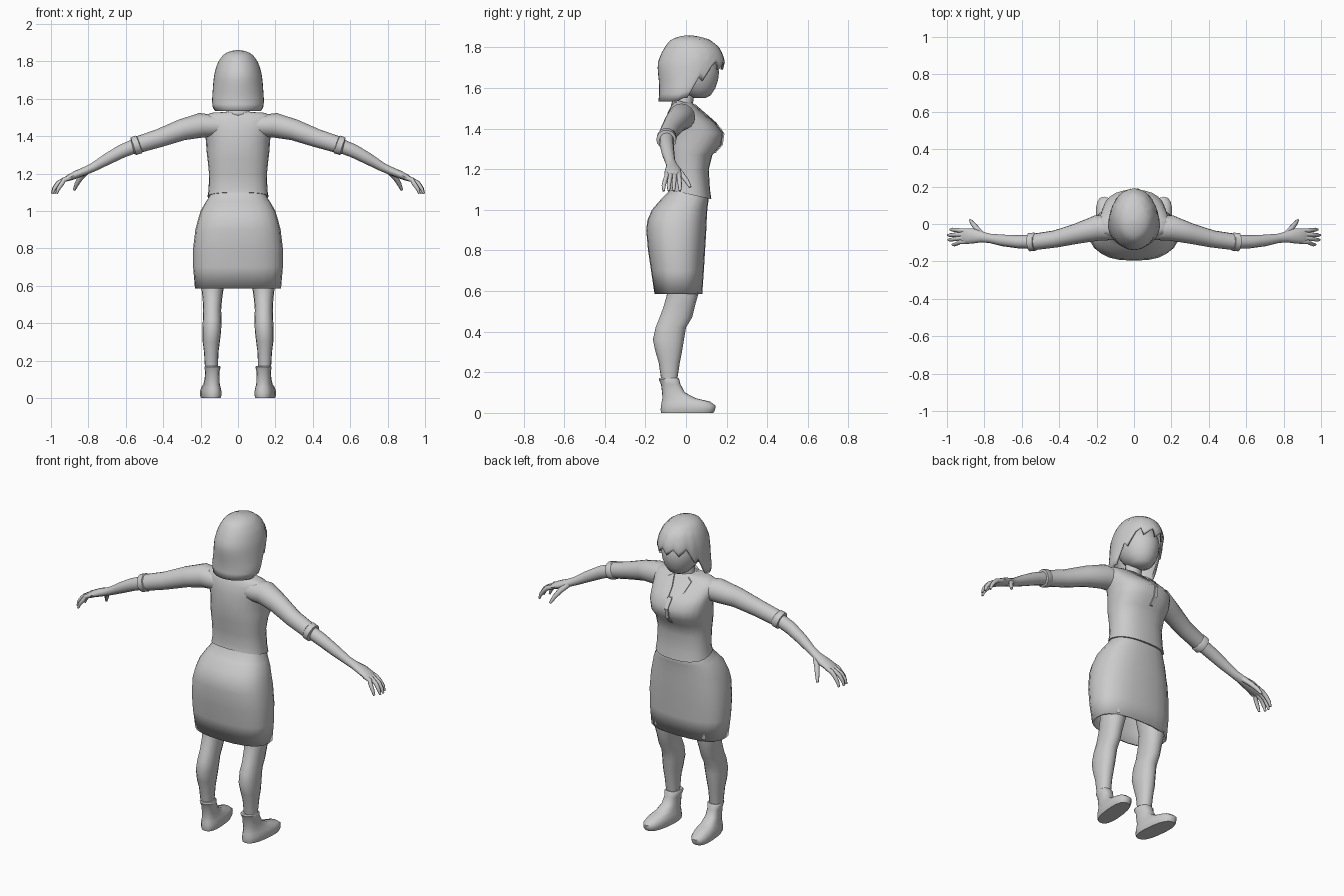
import bpy, bmesh, math
from mathutils import Vector

grey = bpy.data.materials.new("plain grey")
grey.diffuse_color = (0.6, 0.6, 0.6, 1)


def build(name, rings, caps=(True, True), mirror=False, thick=0, angle=50):
    """Skin a list of closed point rings into one object."""
    bm = bmesh.new()
    vs = [[bm.verts.new(p) for p in r] for r in rings]
    n = len(vs[0])
    for a, b in zip(vs, vs[1:]):
        for i in range(n):
            bm.faces.new((a[i], a[(i + 1) % n], b[(i + 1) % n], b[i]))
    if caps[0]:
        bm.faces.new(vs[0][::-1])
    if caps[1]:
        bm.faces.new(vs[-1])
    bmesh.ops.recalc_face_normals(bm, faces=bm.faces)
    me = bpy.data.meshes.new(name)
    bm.to_mesh(me)
    bm.free()
    me.materials.append(grey)
    ob = bpy.data.objects.new(name, me)
    bpy.context.collection.objects.link(ob)
    bpy.context.view_layer.objects.active = ob
    ob.select_set(True)
    bpy.ops.object.shade_smooth_by_angle(angle=math.radians(angle))
    ob.select_set(False)
    if thick:
        m = ob.modifiers.new("thickness", 'SOLIDIFY')
        m.thickness, m.offset = thick, -1
    if mirror:
        ob.modifiers.new("mirror", 'MIRROR')
    return ob


def spow(v, e):
    return math.copysign(abs(v) ** e, v)


def oval(z, cx, hw, yb, yf, n=20, e=2.0, tilt=0):
    """Horizontal superellipse; tilt lowers its front."""
    pts = []
    for i in range(n):
        a = 2 * math.pi * i / n
        y = (yb + yf) / 2 + (yf - yb) / 2 * spow(math.cos(a), 2 / e)
        pts.append((cx - hw * spow(math.sin(a), 2 / e), y, z - tilt * (y - yb)))
    return pts


def tube(name, path, n=12, **kw):
    """Tube along (x, y, z, depth radius, height radius) points."""
    rings = []
    for i, (x, y, z, ry, rz) in enumerate(path):
        a, b = path[max(i - 1, 0)], path[min(i + 1, len(path) - 1)]
        t = (Vector(b[:3]) - Vector(a[:3])).normalized()
        u = (Vector((0, 1, 0)) - t * t.y).normalized()
        w = t.cross(u)
        rings.append([Vector((x, y, z)) + u * ry * math.cos(k * math.tau / n)
                      + w * rz * math.sin(k * math.tau / n) for k in range(n)])
    return build(name, rings, mirror=True, **kw)


def lerp_profile(prof, z):
    for a, b in zip(prof, prof[1:]):
        if z <= b[0]:
            t = max(0, (z - a[0]) / (b[0] - a[0]))
            return [p + (q - p) * t for p, q in zip(a, b)]
    return prof[-1]


# Shirt body: z, half width, back, front, hem tilt
shirt = [(1.10, .163, -.09, .125, .22), (1.13, .157, -.085, .118, .14), (1.2, .155, -.09, .112, 0),
         (1.27, .162, -.10, .13, 0), (1.32, .168, -.105, .174, 0), (1.38, .172, -.105, .183, 0),
         (1.43, .18, -.10, .142, 0), (1.48, .192, -.09, .085, 0), (1.51, .185, -.075, .05, 0),
         (1.525, .14, -.065, .035, 0), (1.53, .06, -.06, .03, 0)]
build("shirt_body", [oval(z, 0, w, b, f, 24, 2.4, t) for z, w, b, f, t in shirt])

# Collar band and neck
build("collar", [oval(z, 0, w, b, f, 16, 2, .25) for z, w, b, f in
                 [(1.51, .08, -.075, .05), (1.545, .062, -.066, .035)]], (False, False), thick=.008)
build("neck", [oval(z, 0, w, b, f, 16) for z, w, b, f in
               [(1.48, .055, -.055, .04), (1.53, .047, -.05, .035), (1.6, .047, -.045, .045)]])


def front_y(z, x):
    _, w, b, f, _ = lerp_profile(shirt, z)
    k = max(0, 1 - abs(x / w) ** 2.4) ** (1 / 2.4)
    return (b + f) / 2 + (f - b) / 2 * k


# Lapels and placket lying on the chest
def plate(name, left, right, mirror):
    rings = []
    for (xa, z), (xb, zb) in zip(left, right):
        ya, yb = front_y(z, xa), front_y(zb, xb)
        rings.append([(xa, ya - .01, z), (xb, yb - .01, zb), (xb, yb + .007, zb), (xa, ya + .007, z)])
    build(name, rings, mirror=mirror, angle=30)


plate("lapel", [(.045, 1.52), (.02, 1.47), (.012, 1.43)], [(.075, 1.505), (.065, 1.46), (.02, 1.42)], True)
zs = [1.43, 1.40, 1.375, 1.35, 1.32, 1.28]
plate("placket", [(-.012, z) for z in zs], [(.008, z) for z in zs], False)

# Skirt, open at the hem
skirt = [(.585, .23, -.155, .08, 0), (.7, .24, -.172, .088, 0), (.8, .24, -.187, .094, 0),
         (.9, .228, -.196, .1, 0), (.95, .215, -.19, .102, 0), (1.0, .2, -.168, .105, 0),
         (1.05, .178, -.125, .108, .1), (1.09, .157, -.085, .112, .2), (1.12, .145, -.078, .10, .2)]
build("skirt", [oval(z, 0, w, b, f, 24, 2.5, t) for z, w, b, f, t in skirt], (False, True), thick=.01)

# Legs: z, centre, half width, back, front
legs = [(.15, .142, .034, -.12, -.045), (.25, .143, .039, -.135, -.03), (.3, .143, .046, -.15, -.02),
        (.36, .14, .05, -.163, -.01), (.42, .138, .05, -.15, 0), (.47, .138, .048, -.13, .03),
        (.53, .137, .052, -.108, .045), (.6, .136, .061, -.09, .065), (.9, .11, .09, -.12, .07)]
build("leg", [oval(z, c, w, b, f, 16, 2.2) for z, c, w, b, f in legs], mirror=True)

# Ankle shoes
shoe = [(0, .05, -.122, .135), (.015, .055, -.125, .143), (.035, .055, -.123, .146), (.055, .05, -.12, .12),
        (.072, .043, -.116, .05), (.1, .039, -.118, -.005), (.14, .037, -.123, -.027),
        (.165, .043, -.134, -.033), (.172, .038, -.13, -.038)]
build("shoe", [[(x + .1 * (y + .05), y, z) for x, y, z in oval(z, .14, w, b, f, 18, 2.5)]
               for z, w, b, f in shoe], mirror=True)

# Sleeves with a rolled cuff
tube("sleeve", [(.1, -.02, 1.455, .065, .055), (.2, -.022, 1.458, .068, .066), (.3, -.05, 1.434, .055, .057),
                (.42, -.08, 1.39, .046, .049), (.53, -.095, 1.356, .044, .045)], 16)
tube("cuff", [(.525, -.095, 1.358, .043, .044), (.53, -.095, 1.356, .049, .05),
              (.56, -.097, 1.346, .049, .049), (.564, -.097, 1.345, .038, .038)], 16)

# Bare forearm and palm
tube("forearm", [(.54, -.095, 1.352, .036, .038), (.62, -.095, 1.32, .035, .036), (.7, -.088, 1.277, .031, .031),
                 (.77, -.077, 1.236, .025, .024), (.81, -.07, 1.217, .028, .022), (.86, -.064, 1.197, .04, .021),
                 (.9, -.065, 1.18, .042, .018), (.925, -.066, 1.167, .038, .011)])

# Curled fingers and thumb: base depth, tip depth, reach
for i, (y0, y1, r) in enumerate([(-.035, -.03, -.008), (-.056, -.06, .004), (-.076, -.085, .002), (-.095, -.11, -.02)]):
    ym = (y0 + y1) / 2
    tube("finger_%d" % (i + 1), [(.895, y0, 1.18, .012, .013), (.93, y0, 1.167, .012, .013),
                                 (.96 + r, ym, 1.148, .011, .012), (.98 + r, y1, 1.12, .01, .01),
                                 (.99 + r, y1, 1.093, .006, .006)], 8)
tube("thumb", [(.81, -.055, 1.212, .014, .016), (.84, -.025, 1.18, .014, .015),
               (.862, .002, 1.145, .012, .012), (.876, .021, 1.112, .007, .007)], 8)

# Head
head = [(1.55, .028, .045, .095), (1.565, .058, 0, .122), (1.6, .085, -.05, .145), (1.64, .1, -.08, .158),
        (1.68, .106, -.09, .163), (1.73, .104, -.09, .15), (1.78, .08, -.06, .12)]
build("head", [oval(z, 0, w, b, f, 20) for z, w, b, f in head])

# Bobbed hair: each column hangs to its own length, leaving the face open
hair = [(1.53, .122, -.137, .08), (1.56, .14, -.132, .115), (1.62, .137, -.132, .145), (1.69, .132, -.14, .182),
        (1.73, .127, -.138, .192), (1.77, .117, -.122, .18), (1.805, .102, -.103, .16),
        (1.84, .075, -.075, .115), (1.855, .04, -.03, .06), (1.86, .01, .005, .025)]
cols, rows = 36, 14
lengths = []
for i in range(cols):
    deg = abs((i * 360 / cols + 180) % 360 - 180)
    if deg > 75:
        lengths.append(1.535 + .015 * (deg < 100))
    elif deg > 52:
        lengths.append(1.635 + .02 * (i % 2))
    else:
        lengths.append(1.69 + .02 * (i % 3))
strands = []
for r in range(rows + 1):
    t = 1 - (1 - r / rows) ** 1.6
    ring = []
    for i, low in enumerate(lengths):
        z = low + (1.86 - low) * t
        _, w, b, f = lerp_profile(hair, z)
        ring.append(oval(z, 0, w, b, f, cols, 2)[i])
    strands.append(ring)
build("hair", strands, (False, True), thick=.012, angle=60)
